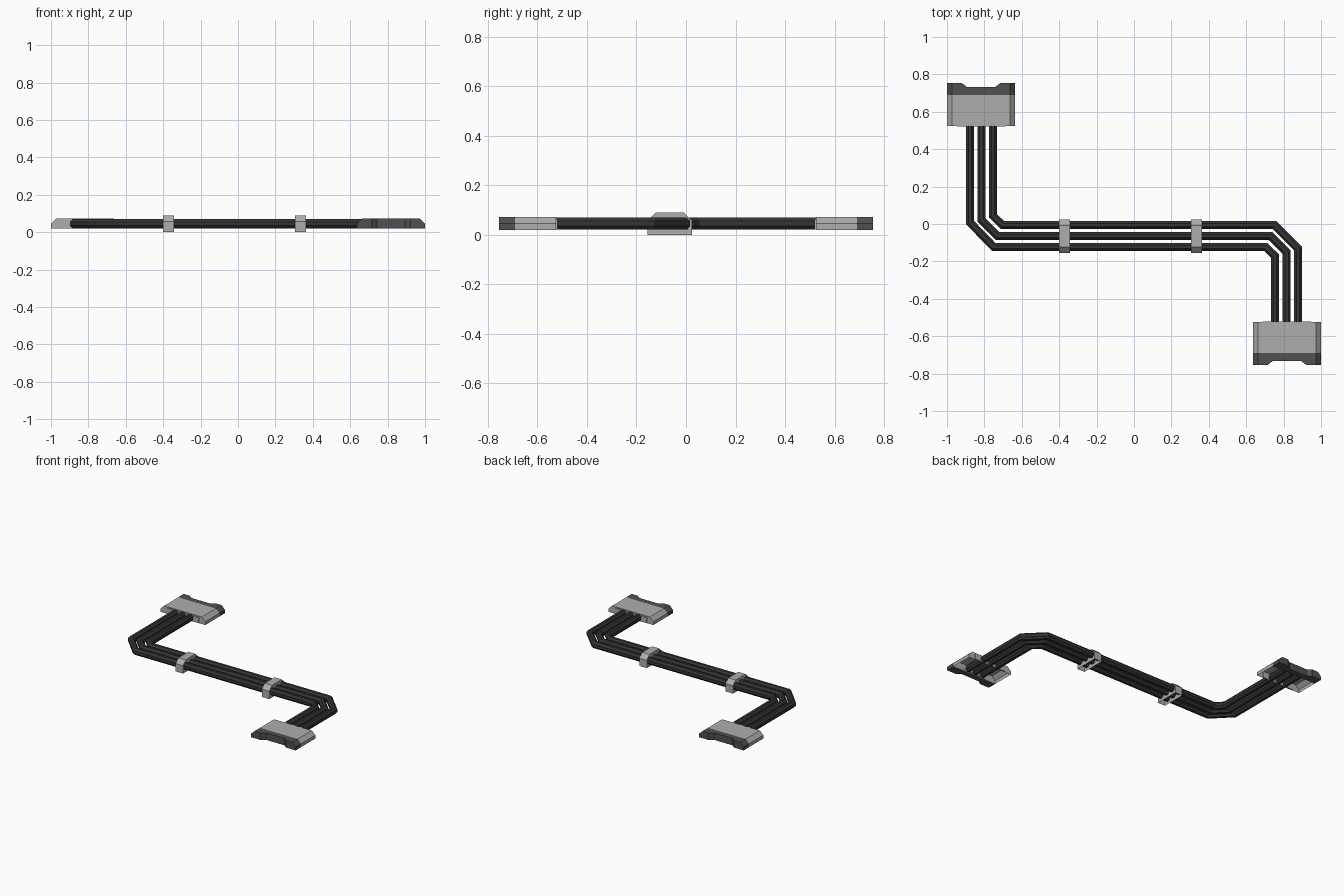
import bpy, bmesh, math
from mathutils import Vector

if "Cube" in bpy.data.objects:
    bpy.data.objects.remove(bpy.data.objects["Cube"])


def material(name, v):
    m = bpy.data.materials.new(name)
    m.diffuse_color = (v, v, v, 1)
    m.use_nodes = True
    m.node_tree.nodes["Principled BSDF"].inputs["Base Color"].default_value = m.diffuse_color
    return m


PIPE = material("dark_pipe", 0.035)
NOSE = material("dark_nose", 0.08)
SHELL = material("light_shell", 0.42)


def loft(name, rings, mat, caps=True, open_bottom=False):
    """Skin a list of closed rings; optionally drop downward faces."""
    bm = bmesh.new()
    vs = [[bm.verts.new(p) for p in r] for r in rings]
    n = len(rings[0])
    for a, b in zip(vs, vs[1:]):
        for i in range(n):
            j = (i + 1) % n
            bm.faces.new((a[i], a[j], b[j], b[i]))
    if caps:
        bm.faces.new(vs[0])
        bm.faces.new(vs[-1])
    bmesh.ops.recalc_face_normals(bm, faces=bm.faces)
    if open_bottom:
        down = [f for f in bm.faces if f.normal.z < -0.9]
        bmesh.ops.delete(bm, geom=down, context='FACES')
    me = bpy.data.meshes.new(name)
    bm.to_mesh(me)
    bm.free()
    me.materials.append(mat)
    ob = bpy.data.objects.new(name, me)
    bpy.context.collection.objects.link(ob)
    return ob


def pipe(name, path, z=0.045, hw=0.0215, hh=0.0245):
    """Octagonal tube with mitred corners along a flat path."""
    pts = [Vector(p) for p in path]
    dirs = [(b - a).normalized() for a, b in zip(pts, pts[1:])]
    rings = []
    for i, p in enumerate(pts):
        d0, d1 = dirs[max(i - 1, 0)], dirs[min(i, len(dirs) - 1)]
        t = (d0 + d1).normalized()
        side = Vector((-t.y, t.x)) / t.dot(d0)
        ring = []
        for k in range(8):
            a = math.pi * (k + 0.5) / 4
            s = 1 / math.cos(math.pi / 8)
            q = p + side * (hw * s * math.cos(a))
            ring.append((q.x, q.y, z + hh * s * math.sin(a)))
        rings.append(ring)
    return loft(name, rings, PIPE)


# three parallel pipes with double bends
pipe("outer_pipe", [(-.877, .68), (-.877, .008), (-.75, -.123),
                    (.704, -.123), (.754, -.172), (.754, -.68)])
pipe("middle_pipe", [(-.816, .68), (-.816, .022), (-.73, -.064),
                     (.73, -.064), (.816, -.15), (.816, -.68)])
pipe("inner_pipe", [(-.754, .68), (-.754, .044), (-.704, -.005),
                    (.75, -.005), (.877, -.132), (.877, -.68)])

# clamps bridging the pipes
clamp = [(-.155, 0), (-.155, .058), (-.123, .089),
         (-.008, .089), (.024, .058), (.024, 0)]
for side, x in (("left", -.371), ("right", .334)):
    loft(side + "_clamp", [[(x + d, y, z) for y, z in clamp] for d in (-.03, .03)],
         SHELL, open_bottom=True)

# end connectors: light open shell, rear collar and notched dark nose
W, Z0, Z1, Z2 = .1825, .02, .045, .072
shell = [(-W, Z0), (-W, Z1), (-W + .028, Z2), (W - .028, Z2), (W, Z1), (W, Z0)]
half = [(.105, .755), (.075, .732)]
outline = ([(-W, .69), (W, .69), (W, .755)] + half
           + [(-x, y) for x, y in reversed(half)] + [(-W, .755)])
for side, cx, rot in (("left", -.8175, 0), ("right", .8175, math.pi)):
    top = W - .028
    parts = [
        loft(side + "_connector_shell",
             [[(x, y, z) for x, z in shell] for y in (.525, .69)],
             SHELL, open_bottom=True),
        loft(side + "_connector_collar",
             [[(x, y, z) for x, z in ((-.13, .022), (-.13, .064), (.13, .064), (.13, .022))]
              for y in (.520, .530)], SHELL),
        loft(side + "_connector_nose",
             [[(max(-w, min(w, x)), y, z) for x, y in outline]
              for z, w in ((Z0, W), (Z1, W), (Z2, top))], NOSE),
    ]
    for p in parts:
        p.location.x = cx
        p.rotation_euler.z = rot
